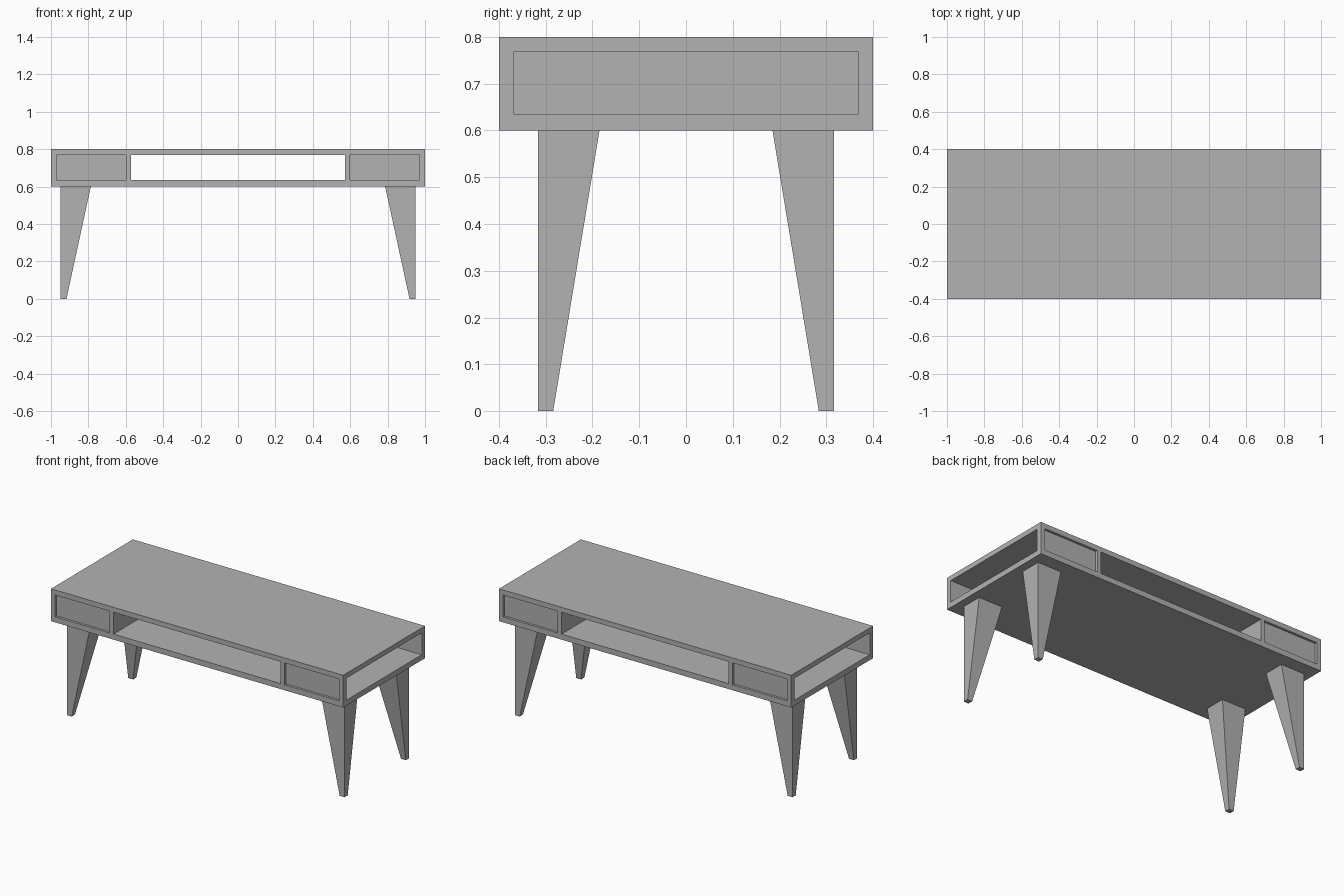
import bpy
import bmesh
from mathutils import Vector

cube = bpy.data.objects.get("Cube")
if cube:
    bpy.data.objects.remove(cube, do_unlink=True)

grey = bpy.data.materials.new("plain grey")
grey.use_nodes = True
colour = (0.448, 0.448, 0.448, 1)
grey.diffuse_color = colour
grey.node_tree.nodes["Principled BSDF"].inputs["Base Color"].default_value = colour


def tapered_box(name, bottom, top):
    """Box between two rectangles, each given as (x0, x1, y0, y1, z)."""
    bm = bmesh.new()
    rings = []
    for x0, x1, y0, y1, z in (bottom, top):
        corners = ((x0, y0), (x1, y0), (x1, y1), (x0, y1))
        rings.append([bm.verts.new((x, y, z)) for x, y in corners])
    low, high = rings
    bm.faces.new(low)
    bm.faces.new(high)
    for i in range(4):
        j = (i + 1) % 4
        bm.faces.new((low[i], low[j], high[j], high[i]))
    bmesh.ops.recalc_face_normals(bm, faces=bm.faces)
    mesh = bpy.data.meshes.new(name)
    bm.to_mesh(mesh)
    bm.free()
    mesh.materials.append(grey)
    obj = bpy.data.objects.new(name, mesh)
    bpy.context.collection.objects.link(obj)
    return obj


def box(name, x0, x1, y0, y1, z0, z1):
    return tapered_box(name, (x0, x1, y0, y1, z0), (x0, x1, y0, y1, z1))


def cut(body, x0, x1, y0, y1):
    """Cut a shelf-height opening out of the body."""
    cutter = box("cutter", x0, x1, y0, y1, shelf_low, shelf_high)
    cutter.hide_render = True
    mod = body.modifiers.new("opening", "BOOLEAN")
    mod.operation = "DIFFERENCE"
    mod.solver = "EXACT"
    mod.object = cutter
    bpy.context.view_layer.objects.active = body
    bpy.ops.object.modifier_apply(modifier=mod.name)
    bpy.data.objects.remove(cutter, do_unlink=True)


# Hollow table body: open middle, side pockets and recessed end panels
shelf_low, shelf_high = 0.634, 0.769
recess = 0.015
body = box("table_body", -1, 1, -0.4, 0.4, 0.6, 0.8)
cut(body, -0.572, 0.572, -0.5, 0.5)
for s in (-1, 1):
    cut(body, *sorted((s * 0.598, s * 1.1)), -0.368, 0.368)
    for t in (-1, 1):
        cut(body, *sorted((s * 0.598, s * 0.971)),
            *sorted((t * (0.4 - recess), t * 0.5)))

# Legs with upright outer faces and slanted inner faces
for s, side in ((-1, "right"), (1, "left")):
    for t, end in ((-1, "front"), (1, "back")):
        foot = (s * 0.917, s * 0.95, t * 0.284, t * 0.316, 0)
        head = (s * 0.787, s * 0.95, t * 0.185, t * 0.316, 0.6)
        tapered_box(f"{end}_{side}_leg", foot, head)
